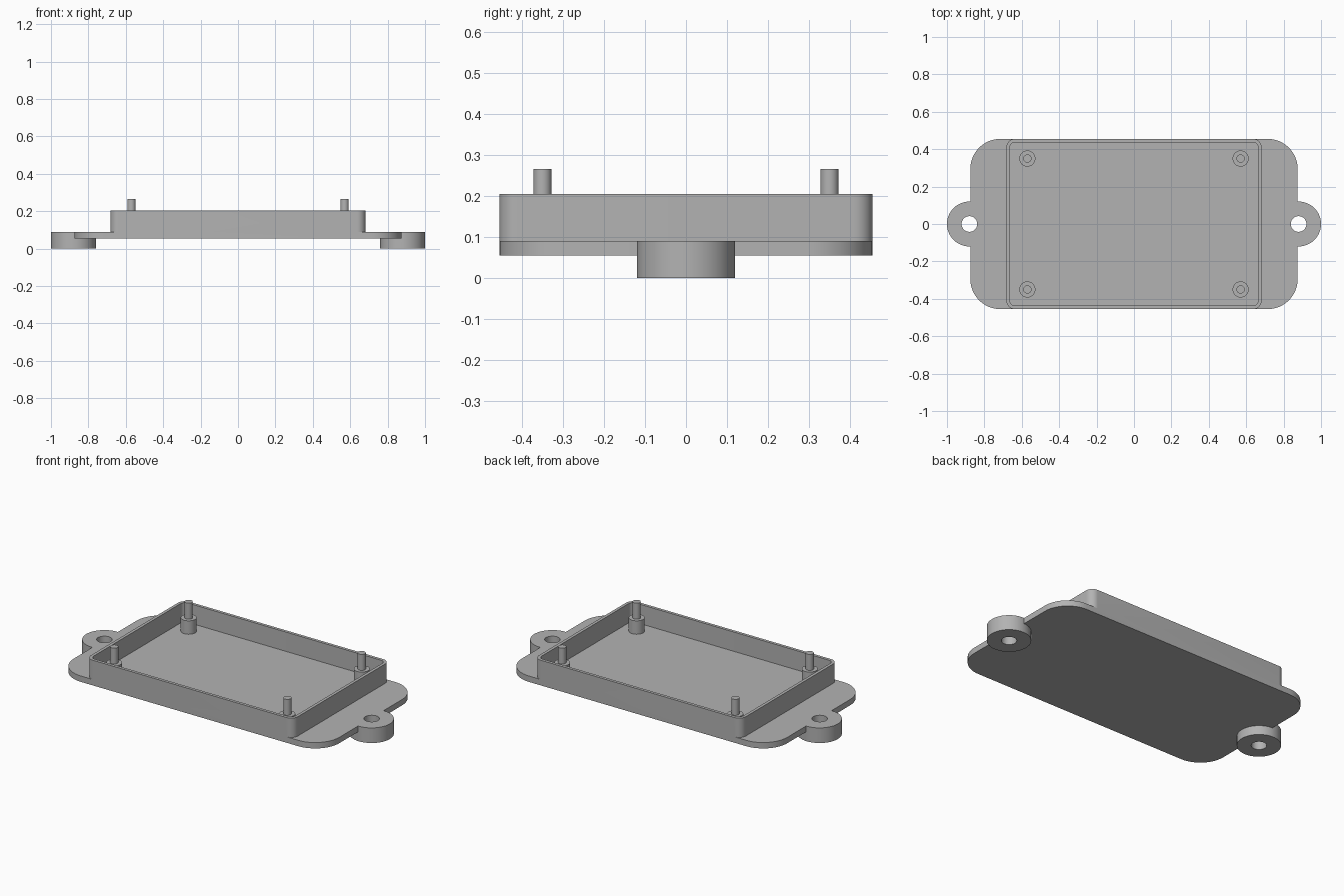
import bpy, bmesh, math

if "Cube" in bpy.data.objects:
    bpy.data.objects.remove(bpy.data.objects["Cube"])

grey = bpy.data.materials.new("plain_grey")
grey.diffuse_color = (0.45, 0.45, 0.45, 1)
grey.use_nodes = True
grey.node_tree.nodes["Principled BSDF"].inputs["Base Color"].default_value = grey.diffuse_color


def slab(name, hx, hy, radius, z0, z1, cx=0, cy=0, steps=12):
    """Rounded rectangle (or a disc when hx = hy = radius) extruded from z0 to z1."""
    bm = bmesh.new()
    pts = []
    for q, (sx, sy) in enumerate([(1, 1), (-1, 1), (-1, -1), (1, -1)]):
        for i in range(steps + 1):
            a = math.pi / 2 * (q + i / steps)
            pts.append((cx + sx * (hx - radius) + radius * math.cos(a),
                        cy + sy * (hy - radius) + radius * math.sin(a)))
    face = bm.faces.new([bm.verts.new((x, y, z0)) for x, y in pts])
    top = bmesh.ops.extrude_face_region(bm, geom=[face])["geom"]
    bmesh.ops.translate(bm, vec=(0, 0, z1 - z0),
                        verts=[g for g in top if isinstance(g, bmesh.types.BMVert)])
    bmesh.ops.remove_doubles(bm, verts=bm.verts, dist=1e-5)
    bmesh.ops.recalc_face_normals(bm, faces=bm.faces)
    mesh = bpy.data.meshes.new(name)
    bm.to_mesh(mesh)
    bm.free()
    mesh.materials.append(grey)
    ob = bpy.data.objects.new(name, mesh)
    bpy.context.collection.objects.link(ob)
    return ob


def disc(name, r, z0, z1, cx, cy, steps=8):
    return slab(name, r, r, r, z0, z1, cx, cy, steps)


def combine(target, other, operation):
    mod = target.modifiers.new(operation.title(), 'BOOLEAN')
    mod.operation, mod.solver, mod.object = operation, 'EXACT', other
    bpy.context.view_layer.objects.active = target
    bpy.ops.object.modifier_apply(modifier=mod.name)
    bpy.data.objects.remove(other)


def smooth(ob):
    bpy.ops.object.select_all(action='DESELECT')
    ob.select_set(True)
    bpy.context.view_layer.objects.active = ob
    bpy.ops.object.shade_smooth_by_angle(angle=math.radians(30))


# Base plate with the raised tray walls and two mounting ears
body = slab("tray_body", 0.875, 0.455, 0.16, 0.055, 0.09)
combine(body, slab("walls", 0.682, 0.455, 0.045, 0.055, 0.205), 'UNION')
for s in (-1, 1):
    combine(body, disc("ear", 0.12, 0, 0.09, s * 0.88, 0, 12), 'UNION')

# Tray cavity and screw holes
combine(body, slab("cavity", 0.664, 0.437, 0.028, 0.09, 0.3), 'DIFFERENCE')
for s in (-1, 1):
    combine(body, disc("hole", 0.042, -0.1, 0.2, s * 0.88, 0), 'DIFFERENCE')
smooth(body)

# Four stepped locating posts
for sx in (-1, 1):
    for sy in (-1, 1):
        post = disc("locating_post", 0.043, 0.08, 0.17, sx * 0.57, sy * 0.35)
        combine(post, disc("pin", 0.022, 0.1, 0.265, sx * 0.57, sy * 0.35), 'UNION')
        smooth(post)
